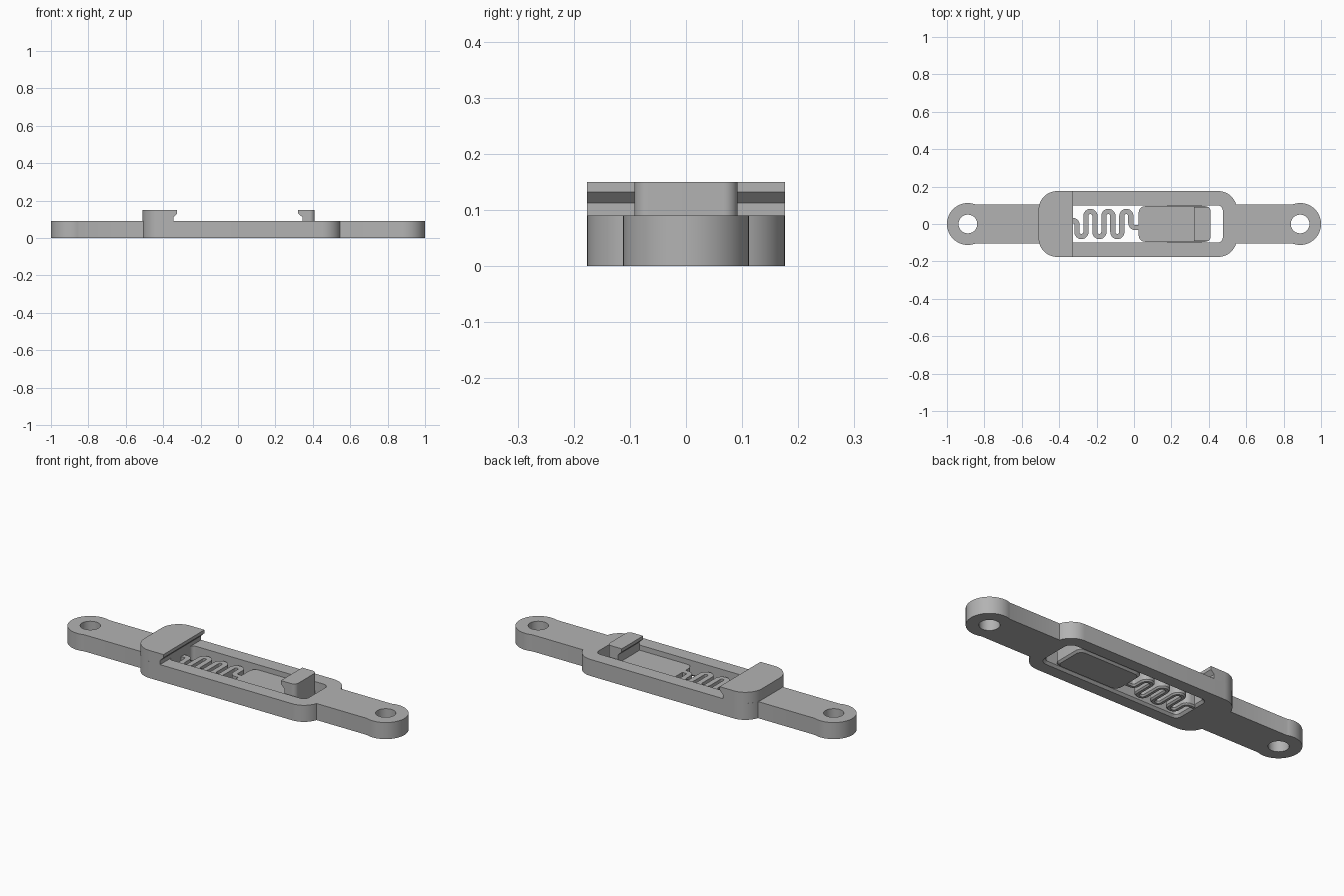
import bpy, bmesh
from math import sin, cos, radians, asin, degrees
from mathutils import Vector

cube = bpy.data.objects.get("Cube")
if cube:
    bpy.data.objects.remove(cube)

grey = bpy.data.materials.new("matte grey")
grey.use_nodes = True
grey.diffuse_color = (0.45, 0.45, 0.45, 1)
grey.node_tree.nodes["Principled BSDF"].inputs["Base Color"].default_value = (0.45, 0.45, 0.45, 1)


def arc(cx, cy, r, a0, a1, n=12):
    """Points on an arc, angles in degrees."""
    return [(cx + r * cos(radians(a0 + (a1 - a0) * i / n)),
             cy + r * sin(radians(a0 + (a1 - a0) * i / n))) for i in range(n + 1)]


def box(x0, x1, w, rl=0.0, rr=0.0):
    """Rectangle of half width w with corner radius rl on the left, rr on the right."""
    corners = ((x1 - rr, w - rr, rr, 0), (x0 + rl, w - rl, rl, 90),
               (x0 + rl, rl - w, rl, 180), (x1 - rr, rr - w, rr, 270))
    pts = []
    for cx, cy, r, a in corners:
        pts += arc(cx, cy, r, a, a + 90) if r else [(cx, cy)]
    return pts


def loft(name, layers):
    """Closed solid through matching outlines at rising heights."""
    bm = bmesh.new()
    rings = [[bm.verts.new((x, y, z)) for x, y in pts] for pts, z in layers]
    n = len(rings[0])
    for a, b in zip(rings, rings[1:]):
        for i in range(n):
            j = (i + 1) % n
            bm.faces.new((a[i], a[j], b[j], b[i]))
    bm.faces.new(rings[0][::-1])
    bm.faces.new(rings[-1])
    bmesh.ops.recalc_face_normals(bm, faces=bm.faces)
    mesh = bpy.data.meshes.new(name)
    bm.to_mesh(mesh)
    bm.free()
    mesh.materials.append(grey)
    ob = bpy.data.objects.new(name, mesh)
    bpy.context.collection.objects.link(ob)
    return ob


def select(ob):
    bpy.ops.object.select_all(action='DESELECT')
    ob.select_set(True)
    bpy.context.view_layer.objects.active = ob


def cut(ob, cutter):
    mod = ob.modifiers.new("cut", 'BOOLEAN')
    mod.operation, mod.solver, mod.object = 'DIFFERENCE', 'EXACT', cutter
    select(ob)
    bpy.ops.object.modifier_apply(modifier=mod.name)
    bpy.data.objects.remove(cutter)


# Main body: eyelet arms widening into the central frame
TOP, ARM, EYE, EYE_X = 0.09, 0.105, 0.112, 0.888
FRAME, R = 0.176, 0.1
eye_a = degrees(asin(ARM / EYE))
corner_a = degrees(asin((ARM - FRAME + R) / R))
half = (arc(EYE_X, 0, EYE, 0, 180 - eye_a, 24)
        + arc(0.55 - R, FRAME - R, R, corner_a, 90)
        + arc(R - 0.51, FRAME - R, R, 90, 180 - corner_a)
        + arc(-EYE_X, 0, EYE, eye_a, 180, 24))
outline = half + [(x, -y) for x, y in half[-2:0:-1]]
body = loft("body_frame", [(outline, 0), (outline, TOP)])

# Eyelet holes and the window with its flared lower edge
for side in (-1, 1):
    ring = arc(side * EYE_X, 0, 0.05, 0, 360, 40)[:-1]
    cut(body, loft("hole_cutter", [(ring, -0.05), (ring, 0.2)]))
window = box(-0.345, 0.475, 0.1, 0.02, 0.03)
flare = box(-0.357, 0.487, 0.112, 0.032, 0.042)
cut(body, loft("window_cutter", [(flare, -0.05), (flare, 0), (window, 0.012), (window, 0.2)]))

# Fixed catch: follows the rounded frame end, overhanging lip towards the window
fixed = loft("fixed_catch", [(box(-0.51, x, FRAME, R), z) for x, z in
                             ((-0.345, TOP - 0.004), (-0.345, 0.112), (-0.325, 0.132), (-0.325, 0.15))])

# Sliding plate with chamfered edges
BASE, DECK = 0.002, 0.065
plate = loft("sliding_plate", [(box(0.025 + c, 0.41 - c, 0.095 - c, 0.035, 0.03), z) for c, z in
                               ((0.01, BASE), (0, BASE + 0.01), (0, DECK))])

# Thin guide rails along the plate sides
rails = loft("guide_rails", [(box(0.18, 0.36, 0.0985), z) for z in (0.02, DECK - 0.01)])

# Moving catch on the plate, lip facing the fixed catch
moving = loft("moving_catch", [(box(x, 0.41, 0.092, 0, 0.025), z) for x, z in
                               ((0.345, DECK - 0.01), (0.345, 0.11), (0.322, 0.132), (0.322, 0.15))])

# Serpentine spring: centre line of alternating bends
PITCH, BEND, REACH = 0.048, 0.024, 0.043
path = [(-0.36, 0.018)] + arc(-0.325, -0.002, 0.02, 90, 0, 6)
for i in range(6):
    cx = -0.305 + PITCH * i + BEND
    if i % 2 == 0:
        path += arc(cx, -REACH, BEND, 180, 360)
    else:
        path += arc(cx, REACH, BEND, 180, 0)
path += arc(0.007, 0.005, BEND, 180, 270, 6) + [(0.045, -0.019)]


def ribbon(points, w):
    """Outline of a strip of half width w along the points."""
    pts = [Vector(p) for p in points]
    left, right = [], []
    for i, p in enumerate(pts):
        d = (pts[min(i + 1, len(pts) - 1)] - pts[max(i - 1, 0)]).normalized()
        n = Vector((-d.y, d.x)) * w
        left.append(tuple(p + n))
        right.append(tuple(p - n))
    return right + left[::-1]


spring = loft("serpentine_spring", [(ribbon(path, w), z) for w, z in
                                    ((0.007, BASE), (0.014, BASE + 0.008), (0.014, DECK))])

# Smooth the curved walls, keep the edges crisp
for ob in (body, fixed, plate, rails, moving, spring):
    select(ob)
    bpy.ops.object.shade_smooth_by_angle(angle=radians(30))
